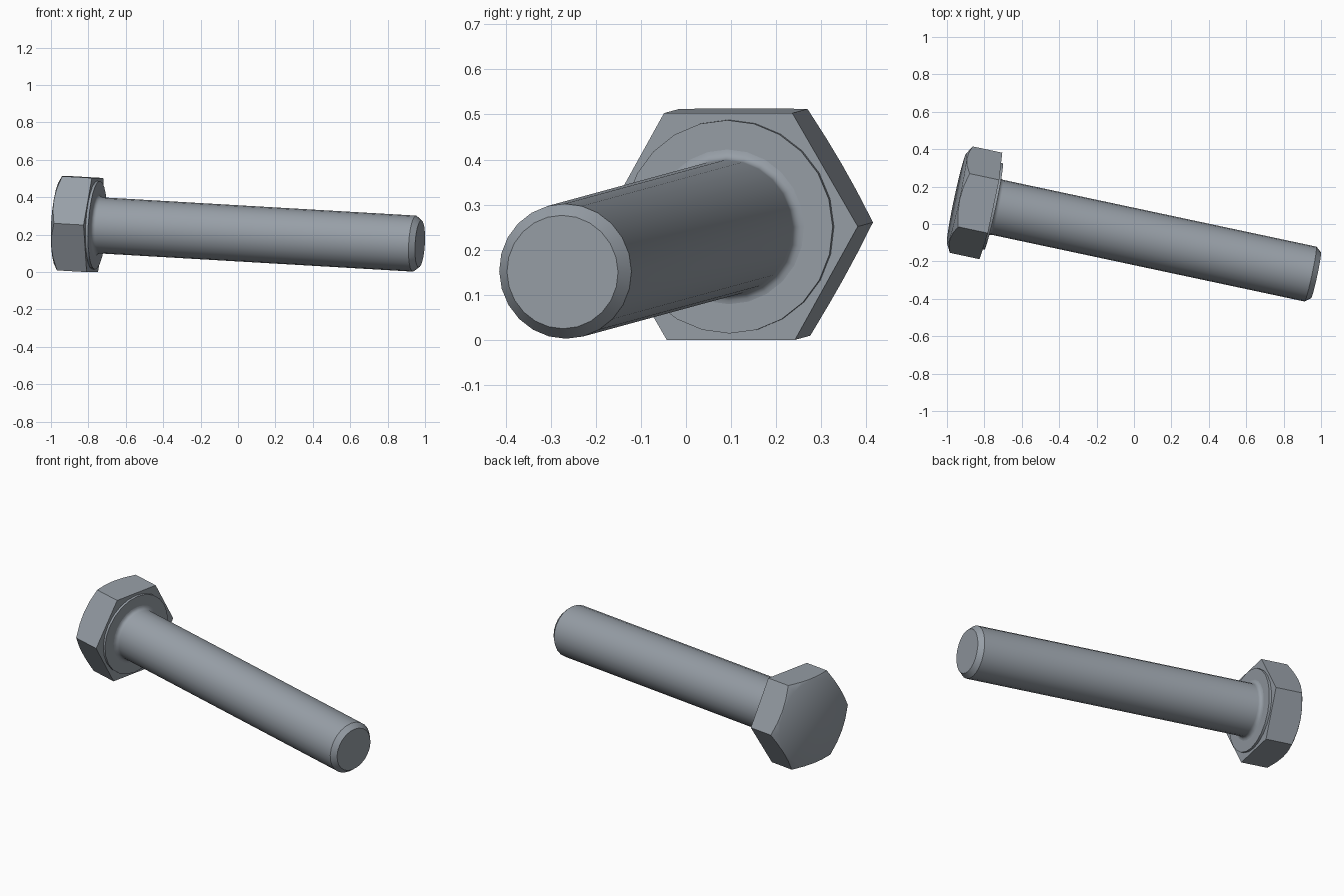
import bpy, bmesh, math
from mathutils import Vector, Matrix

cube = bpy.data.objects.get("Cube")
if cube:
    bpy.data.objects.remove(cube, do_unlink=True)

# Bolt axis: from the underside of the head to the tip
HEAD = Vector((-0.765, 0.0965, 0.2515))
TIP = Vector((0.973, -0.274, 0.1505))
length = (TIP - HEAD).length
axis = (TIP - HEAD).normalized()
side = Vector((0, 0, 1)).cross(axis).normalized()
up = axis.cross(side)
PLACE = Matrix((side, up, axis)).transposed().to_4x4()
PLACE.translation = HEAD

APOTHEM, SEGS = 0.252, 24

steel = bpy.data.materials.new("steel grey")
steel.use_nodes = True
colour = (0.31, 0.345, 0.385, 1)
steel.diffuse_color = colour
steel.node_tree.nodes["Principled BSDF"].inputs["Base Color"].default_value = colour


def lathe(name, rings):
    """Skin rings given as functions of angle -> (radius, height), capped with fans."""
    bm = bmesh.new()
    angles = [math.tau * i / SEGS for i in range(SEGS)]
    loops = []
    for ring in rings:
        loop = []
        for a in angles:
            r, z = ring(a)
            loop.append(bm.verts.new((r * math.cos(a), r * math.sin(a), z)))
        loops.append(loop)
    for low, high in zip(loops, loops[1:]):
        for i in range(SEGS):
            j = (i + 1) % SEGS
            bm.faces.new((low[i], low[j], high[j], high[i]))
    for loop in (loops[0], loops[-1]):
        centre = bm.verts.new((0, 0, loop[0].co.z))
        for i in range(SEGS):
            bm.faces.new((loop[i], loop[(i + 1) % SEGS], centre))
    bmesh.ops.recalc_face_normals(bm, faces=bm.faces)
    mesh = bpy.data.meshes.new(name)
    bm.to_mesh(mesh)
    bm.free()
    mesh.materials.append(steel)
    obj = bpy.data.objects.new(name, mesh)
    obj.matrix_world = PLACE
    bpy.context.collection.objects.link(obj)
    bpy.ops.object.select_all(action="DESELECT")
    obj.select_set(True)
    bpy.context.view_layer.objects.active = obj
    bpy.ops.object.shade_smooth_by_angle(angle=math.radians(34))
    return obj


def circle(r, z):
    return lambda a: (r, z)


def hex_radius(a):
    return APOTHEM / math.cos(a % (math.pi / 3) - math.pi / 6)


# Hexagonal head, its outer corners cut by a shallow cone
HEIGHT = 0.187
cone = math.tan(math.radians(30))
lathe("hex_head", [
    circle(APOTHEM * 0.985, -HEIGHT),
    lambda a: (hex_radius(a), -HEIGHT + (hex_radius(a) - APOTHEM * 0.985) * cone),
    lambda a: (hex_radius(a), 0),
])

# Thin bearing face under the head
WASHER = 0.014
lathe("bearing_face", [circle(0.237, -0.01), circle(0.237, WASHER)])

# Shank with a small fillet at the head and a chamfered tip
R, FILLET, CHAMFER = 0.15, 0.022, 0.03
fillet = []
for i in range(5):
    t = math.pi / 2 * i / 4
    fillet.append(circle(R + FILLET * (1 - math.sin(t)),
                         WASHER + FILLET * (1 - math.cos(t))))
lathe("shank", fillet + [circle(R, length - CHAMFER),
                         circle(0.126, length)])
